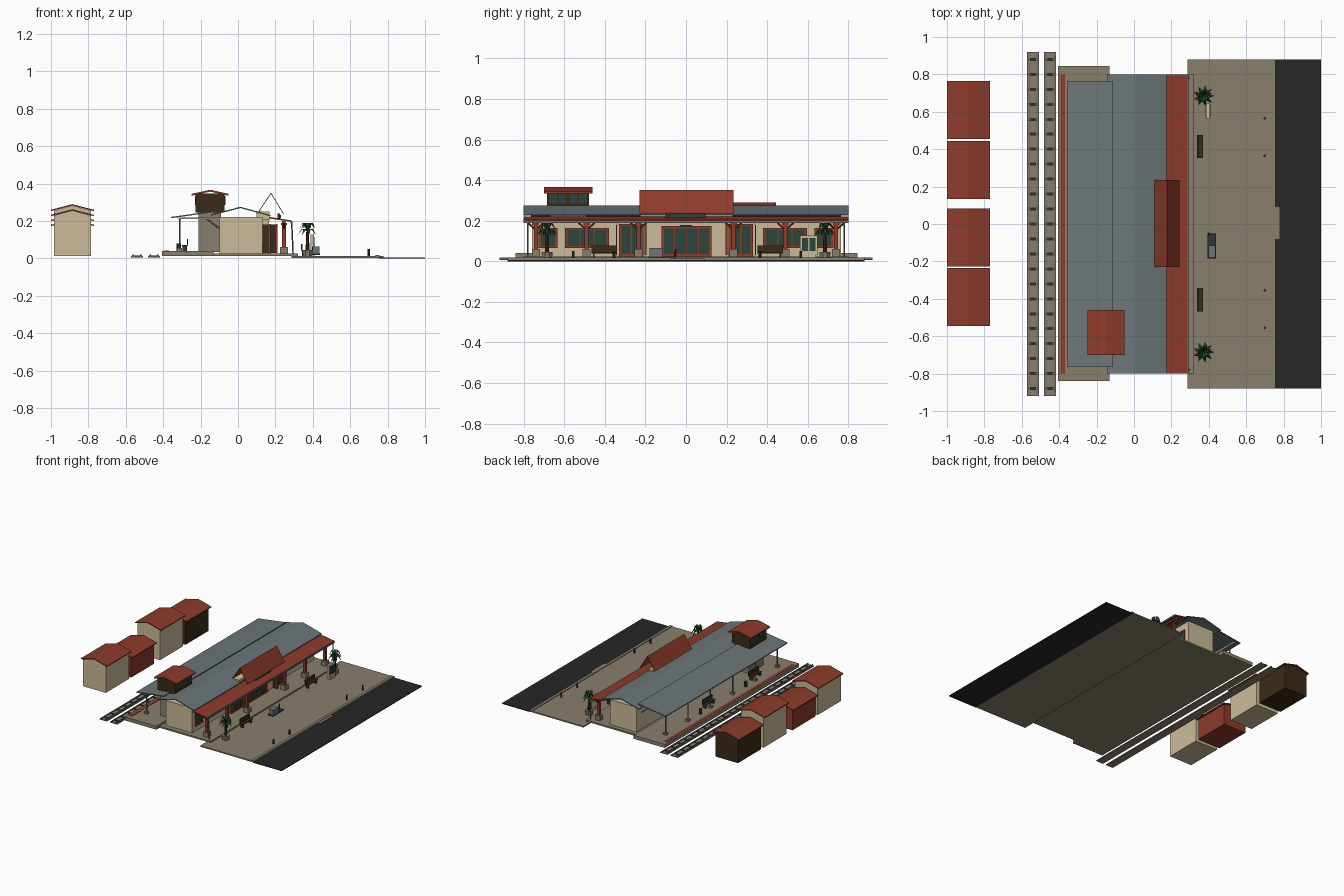
import bpy, bmesh, math
from mathutils import Vector

if "Cube" in bpy.data.objects:
    bpy.data.objects.remove(bpy.data.objects["Cube"])


def material(name, r, g, b):
    m = bpy.data.materials.new(name)
    m.diffuse_color = (r, g, b, 1)
    m.use_nodes = True
    m.node_tree.nodes["Principled BSDF"].inputs["Base Color"].default_value = m.diffuse_color
    return m


CREAM = material("cream plaster", .60, .50, .32)
RED = material("terracotta red", .27, .044, .024)
STONE = material("paving stone", .25, .215, .155)
METAL = material("blue grey metal", .15, .18, .19)
ASPHALT = material("asphalt", .02, .02, .021)
WOOD = material("dark wood", .042, .024, .009)
GLASS = material("dark glass", .025, .058, .048)
GREEN = material("palm green", .015, .07, .022)
IRON = material("dark iron", .03, .035, .035)


def mesh(name, verts, faces, mat):
    me = bpy.data.meshes.new(name)
    me.from_pydata(verts, [], faces)
    bm = bmesh.new()
    bm.from_mesh(me)
    bmesh.ops.recalc_face_normals(bm, faces=bm.faces)
    bm.to_mesh(me)
    bm.free()
    me.materials.append(mat)
    ob = bpy.data.objects.new(name, me)
    bpy.context.collection.objects.link(ob)
    return ob


def extrude_y(name, profile, y0, y1, mat):
    """Closed x-z profile swept along y."""
    n = len(profile)
    v = [(x, y, z) for y in (y0, y1) for x, z in profile]
    f = [tuple(range(n)), tuple(range(n, 2 * n))]
    f += [(i, (i + 1) % n, n + (i + 1) % n, n + i) for i in range(n)]
    return mesh(name, v, f, mat)


def box(name, x0, x1, y0, y1, z0, z1, mat):
    return extrude_y(name, [(x0, z0), (x1, z0), (x1, z1), (x0, z1)], y0, y1, mat)


def sheet(name, line, y0, y1, mat, t=.007):
    """Thin roof: open x-z line given thickness t downward."""
    return extrude_y(name, line + [(x, z - t) for x, z in reversed(line)], y0, y1, mat)


def rod(name, p, q, r, mat, sides=8, r2=None):
    p, q = Vector(p), Vector(q)
    d = (q - p).normalized()
    a = d.orthogonal().normalized()
    b = d.cross(a)
    v = []
    for c, rad in ((p, r), (q, r if r2 is None else r2)):
        for i in range(sides):
            t = 2 * math.pi * (i + .5) / sides
            v.append(c + rad * (a * math.cos(t) + b * math.sin(t)))
    n = sides
    f = [tuple(range(n)), tuple(range(n, 2 * n))]
    f += [(i, (i + 1) % n, n + (i + 1) % n, n + i) for i in range(n)]
    return mesh(name, v, f, mat)


def glazing(name, x, y0, y1, z0, z1, panes):
    """Glass plate on a +x wall with red frame and mullions."""
    box(name + "_glass", x - .002, x + .003, y0, y1, z0, z1, GLASS)
    for i in range(panes + 1):
        y = y0 + (y1 - y0) * i / panes
        w = .006 if i in (0, panes) else .003
        box(name + "_upright", x, x + .008, y - w, y + w, z0, z1, RED)
    for z in (z0, z1):
        box(name + "_rail", x, x + .009, y0 - .006, y1 + .006, z - .005, z + .005, RED)


def bench(x, y, z, face):
    for s in (-.05, .05):
        box("bench_leg", x - .012, x + .012, y + s - .004, y + s + .004, z, z + .025, IRON)
    box("bench_seat", x - .015, x + .015, y - .062, y + .062, z + .025, z + .031, WOOD)
    xb = x - face * .014
    box("bench_back", xb - .003, xb + .003, y - .062, y + .062, z + .031, z + .065, WOOD)


# Ground: road, curb, plaza, base slab and platform
box("road", .75, 1, -.88, .88, 0, .006, ASPHALT)
box("plaza", .285, .75, -.88, .88, .003, .013, STONE)
box("curb", .735, .757, -.88, .88, .004, .018, STONE)
box("curb_ramp", .755, .778, -.08, .09, .004, .014, STONE)
box("base_slab", -.13, .32, -.8, .8, .012, .025, STONE)
box("platform", -.405, -.13, -.84, .845, .012, .04, STONE)
box("platform_edge_stripe", -.393, -.368, -.8, .8, .039, .042, RED)

# Two railway tracks
for x in (-.54, -.449):
    box("track_bed", x - .032, x + .032, -.92, .92, .006, .012, STONE)
    for i in range(23):
        y = -.88 + i * .08
        box("sleeper", x - .027, x + .027, y - .008, y + .008, .012, .015, WOOD)
    for s in (-.02, .02):
        box("rail", x + s - .003, x + s + .003, -.92, .92, .012, .02, METAL)

# Row of small houses behind the tracks: centre y, eave height, wall colour
for y, h, mat in ((-.39, .233, CREAM), (-.073, .18, RED), (.289, .26, CREAM), (.61, .206, WOOD)):
    extrude_y("house_body", [(-.985, .012), (-.787, .012), (-.787, h - .004), (-.886, h + .022),
                             (-.985, h - .004)], y - .145, y + .145, mat)
    sheet("house_roof", [(-1, h), (-.886, h + .03), (-.77, h)], y - .155, y + .155, RED)

# Station walls, entrance bay and parapet
box("station_walls", -.1, .13, -.76, .765, .025, .222, CREAM)
box("entrance_bay", .12, .165, -.34, .34, .025, .21, CREAM)
box("entrance_parapet", .1, .168, -.225, .23, .2, .25, CREAM)

# Windows and doors
glazing("main_door", .165, -.115, .12, .03, .168, 4)
for s in (-1, 1):
    c = .27 * s
    glazing("side_door", .165, c - .055, c + .055, .03, .18, 2)
    c = .488 * s
    glazing("front_window", .13, c - .103, c + .103, .07, .16, 3)
    c = .68 * s
    glazing("small_window", .13, c - .04, c + .04, .07, .16, 1)
    box("bay_side_glass", .132, .162, s * .342 - .003, s * .342 + .003, .03, .18, WOOD)
    box("open_door_leaf", .172, .21, s * .2 - .004, s * .2 + .004, .03, .18, WOOD)
    box("open_door_edge", .203, .211, s * .2 - .005, s * .2 + .005, .03, .185, RED)

# Main roof, rear canopy, front awning with gutter, entrance gable roof
sheet("main_roof", [(-.145, .235), (.013, .276), (.175, .232)], -.8, .8, METAL)
sheet("rear_canopy_roof", [(-.358, .222), (-.115, .256)], -.765, .765, METAL)
sheet("front_awning", [(.165, .222), (.287, .203)], -.8, .8, RED, .008)
box("awning_gutter", .28, .292, -.8, .8, .19, .2, METAL)
box("awning_beam", .236, .254, -.79, .79, .188, .2, RED)
sheet("entrance_gable_roof", [(.105, .243), (.176, .352), (.243, .243)], -.23, .235, RED)

# Entrance sign board and hanging sign
box("sign_board", .212, .225, -.1, .095, .208, .24, IRON)
box("sign_panel", .225, .229, -.075, .07, .216, .232, GLASS)
box("hanging_sign", .235, .245, -.03, .03, .168, .18, GLASS)

# Awning columns with stone bases and braces
for y in (-.74, -.49, -.235, .235, .49, .74):
    box("column_base", .225, .267, y - .02, y + .02, .025, .06, STONE)
    box("column", .236, .256, y - .01, y + .01, .06, .19, RED)
    box("column_capital", .23, .262, y - .016, y + .016, .178, .19, RED)
    for s in (-1, 1):
        rod("column_brace", (.246, y, .155), (.246, y + s * .04, .19), .005, RED, 4)
for y in (-.78, .78):
    rod("downspout", (.287, y, .195), (.295, y, .013), .004, METAL, 6)

# Rear canopy posts, beams and braces
box("canopy_beam", -.318, -.306, -.75, .75, .208, .22, CREAM)
for y in (-.7, -.42, -.14, .14, .42, .7):
    rod("canopy_post", (-.312, y, .04), (-.312, y, .21), .005, METAL)
    box("canopy_post_base", -.325, -.299, y - .013, y + .013, .04, .055, STONE)
    box("canopy_tie", -.312, -.1, y - .004, y + .004, .212, .22, CREAM)
    rod("canopy_brace", (-.1, y, .16), (-.17, y, .214), .004, CREAM, 4)

# Signal tower
box("tower_shaft", -.21, -.092, -.67, -.49, .035, .25, STONE)
box("tower_cabin", -.227, -.071, -.685, -.478, .245, .348, WOOD)
sheet("tower_roof", [(-.248, .345), (-.149, .367), (-.05, .345)], -.7, -.46, RED, .01)
for x in (-.228, -.07):
    for y in (-.655, -.61, -.553, -.508):
        box("tower_window", x - .002, x + .002, y - .019, y + .019, .285, .335, GLASS)

# Benches, bins and bollards
for y in (-.405, .415):
    bench(.355, y, .013, 1)
for y in (.12, -.46):
    bench(-.285, y, .04, -1)
for y in (.27, -.3):
    rod("bin", (-.316, y, .04), (-.316, y, .08), .012, GLASS, 10)
for y in (-.555, -.355, .365, .565):
    rod("bollard", (.7, y, .013), (.7, y, .05), .007, IRON)

# Luggage cart and information board
box("cart_crate", .397, .437, -.18, -.115, .025, .065, METAL)
box("cart_deck", .392, .438, -.185, -.05, .018, .025, IRON)
rod("cart_handle", (.4, -.055, .025), (.4, -.05, .06), .005, WOOD, 6)
box("info_board", .388, .405, .563, .647, .03, .128, CREAM)
box("info_board_foot", .383, .41, .57, .64, .013, .03, CREAM)
for y in (.587, .623):
    box("info_panel", .404, .408, y - .015, y + .015, .05, .115, GLASS)

# Palms in stone planters
for py in (-.685, .685):
    c = Vector((.372, py, .145))
    rod("palm_planter", (.372, py, .013), (.372, py, .045), .026, STONE, 8, .03)
    rod("palm_trunk", (.372, py, .045), c, .011, WOOD, 7, .007)
    for ring, (count, reach, rise) in enumerate(((9, .058, .012), (7, .046, .045))):
        for i in range(count):
            t = 2 * math.pi * i / count + ring * .3
            d = Vector((math.cos(t), math.sin(t), 0))
            w = Vector((-d.y, d.x, 0)) * .009
            mid = c + d * reach * .55 + Vector((0, 0, rise))
            tip = c + d * reach + Vector((0, 0, rise - .033))
            mesh("palm_leaf", [c - w * .4, c + w * .4, mid + w, mid - w, tip],
                 [(0, 1, 2, 3), (3, 2, 4)], GREEN)
